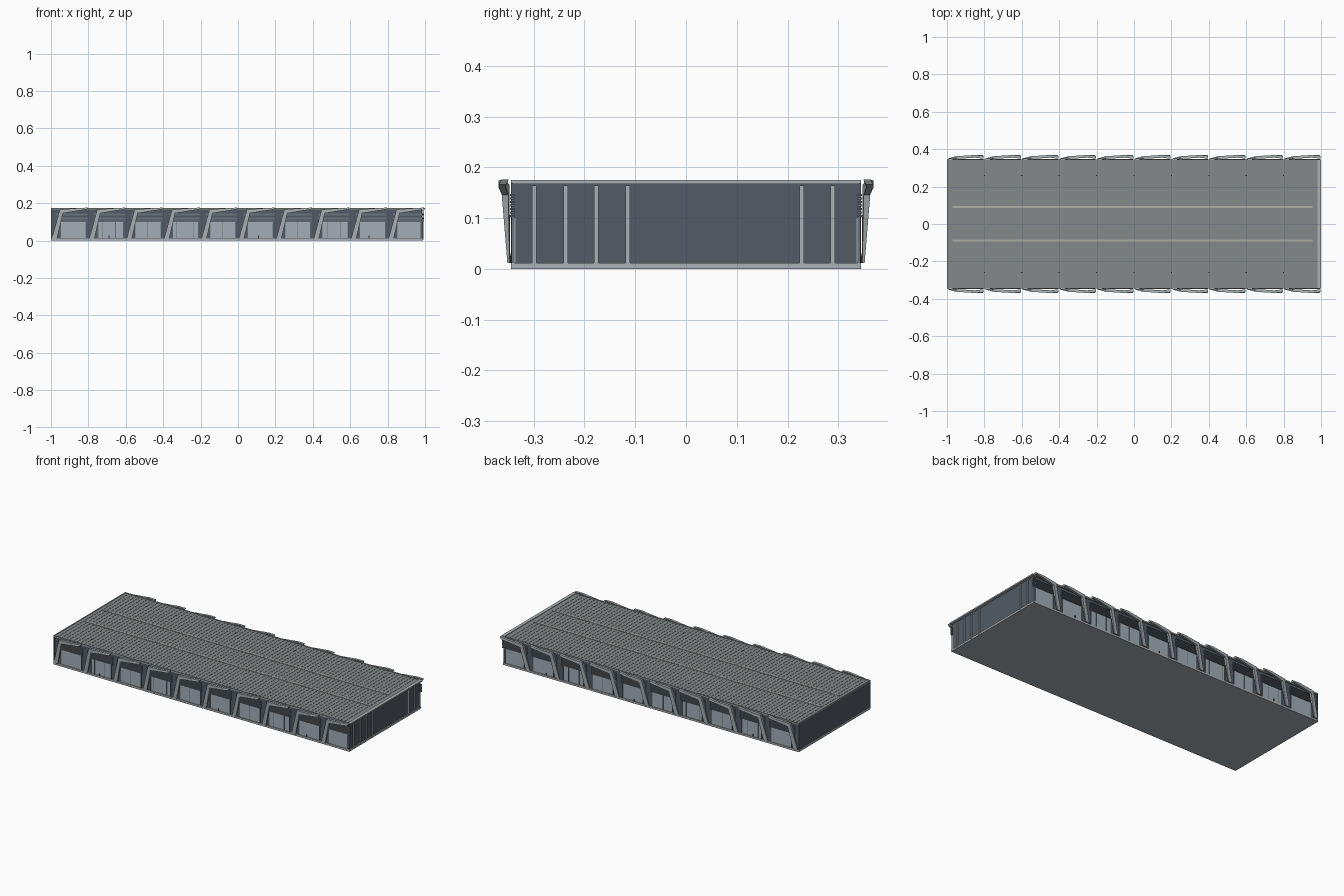
import bpy, bmesh

if "Cube" in bpy.data.objects:
    bpy.data.objects.remove(bpy.data.objects["Cube"])

def mat(name, c):
    m = bpy.data.materials.new(name)
    m.diffuse_color = (*c, 1)
    m.use_nodes = True
    m.node_tree.nodes["Principled BSDF"].inputs["Base Color"].default_value = m.diffuse_color
    return m

DARK = mat("slate_cladding", (0.085, 0.105, 0.13))
MID = mat("louvre_grey", (0.15, 0.18, 0.2))
LIGHT = mat("pale_metal", (0.40, 0.44, 0.46))
GLASS = mat("pale_glazing", (0.36, 0.43, 0.47))
ROOF = mat("roof_grey", (0.23, 0.25, 0.25))
STRIP = mat("skylight", (0.42, 0.43, 0.39))
BLACK = mat("black_metal", (0.02, 0.02, 0.02))

def finish(name, bm, m):
    bmesh.ops.recalc_face_normals(bm, faces=bm.faces)
    me = bpy.data.meshes.new(name)
    bm.to_mesh(me)
    bm.free()
    ob = bpy.data.objects.new(name, me)
    me.materials.append(m)
    bpy.context.collection.objects.link(ob)
    return ob

def boxes(name, spans, m):
    """One object made of boxes given as (x0, x1, y0, y1, z0, z1)."""
    bm = bmesh.new()
    for x0, x1, y0, y1, z0, z1 in spans:
        v = bmesh.ops.create_cube(bm, size=1)["verts"]
        bmesh.ops.scale(bm, vec=(x1 - x0, y1 - y0, z1 - z0), verts=v)
        bmesh.ops.translate(bm, vec=((x0 + x1) / 2, (y0 + y1) / 2, (z0 + z1) / 2), verts=v)
    return finish(name, bm, m)

def both_sides(ob):
    md = ob.modifiers.new("mirror_y", 'MIRROR')
    md.use_axis = (False, True, False)
    return ob

BAYS = [-1 + 0.2 * i for i in range(10)]
W = 0.345

# Main volume: plinth, core, end walls
boxes("plinth", [(-1, 0.99, -W, W, 0, 0.012)], LIGHT)
boxes("core_walls", [(-0.995, 0.98, -0.339, 0.339, 0.012, 0.166)], DARK)
boxes("end_walls", [(-1, -0.992, -W, W, 0.012, 0.168),
                    (0.975, 0.985, -W, W, 0.012, 0.168)], DARK)

# Pilasters on the right end only
boxes("end_pilasters", [(0.985, 0.992, y - 0.0045, y + 0.0045, 0.006, 0.164)
                        for y in (-0.299, -0.237, -0.177, -0.115, 0.228, 0.289)], LIGHT)

# Roof deck, seams, raised edges, skylight strips and drains
boxes("roof_deck", [(-1, 0.985, -W, W, 0.166, 0.1715)], ROOF)
boxes("roof_seams", [(x - 0.0015, x + 0.0015, -0.34, 0.34, 0.1715, 0.1727)
                     for x in [-0.975 + 0.025 * i for i in range(78)]], ROOF)
boxes("roof_edges", [(-1, 1, -W, -0.341, 0.168, 0.175), (-1, 1, 0.341, W, 0.168, 0.175),
                     (-1, -0.996, -0.341, 0.341, 0.168, 0.175),
                     (0.98, 1, -0.341, 0.341, 0.167, 0.175)], LIGHT)
boxes("skylight_strips", [(-0.97, 0.955, y - 0.005, y + 0.005, 0.1715, 0.174)
                          for y in (-0.088, 0.09)], STRIP)
boxes("roof_drains", [(x - 0.003, x + 0.003, y - 0.003, y + 0.003, 0.1715, 0.1735)
                      for x in BAYS[1:] for y in (-0.26, 0.26)], BLACK)

# Glazing with louvre band above each window
both_sides(boxes("window_panes", [(x + 0.052, x + 0.186, -0.342, -0.336, 0.013, 0.1)
                                  for x in BAYS], GLASS))
both_sides(boxes("louvre_slats", [(x + 0.03, x + 0.195, -0.347, -0.338, z, z + 0.004)
                                  for x in BAYS for z in [0.102 + 0.007 * k for k in range(7)]], MID))

# Mullions: door bays get two, others one or none
splits = {1: (0.075, 0.145), 2: (0.115,), 3: (0.07, 0.16), 4: (0.115,), 6: (0.12,), 7: (0.08, 0.15)}
bars = [(BAYS[i] + u - 0.0015, BAYS[i] + u + 0.0015, -0.344, -0.338, 0.013, 0.1)
        for i, us in splits.items() for u in us]
frames = [(x + u, x + u + 0.003, -0.344, -0.338, 0.012, 0.102) for x in BAYS for u in (0.05, 0.185)]
both_sides(boxes("window_mullions", bars + frames, MID))
both_sides(boxes("door_posts", [(x - 0.002, x + 0.002, -0.346, -0.342, 0.012, 0.026)
                                for x in (-0.69, 0.11, 0.7)], BLACK))

# Leaning facade frames: slanted post plus tapering beam that flares outward
# profile points: offset along bay, outward distance, height
PROFILE = [(0.005, 0.350, 0.012), (0.047, 0.362, 0.166), (0.15, 0.369, 0.174),
           (0.196, 0.364, 0.176), (0.19, 0.369, 0.166), (0.15, 0.369, 0.160),
           (0.064, 0.363, 0.146), (0.033, 0.352, 0.012)]
bm = bmesh.new()
for x in BAYS:
    front = [bm.verts.new((x + u, -d, z)) for u, d, z in PROFILE]
    back = [bm.verts.new((x + u, -max(d - (0.004 + 0.06 * z), 0.346), z)) for u, d, z in PROFILE]
    for a, b, c, d in ((0, 1, 6, 7), (1, 2, 5, 6), (2, 3, 4, 5)):
        bm.faces.new([front[k] for k in (a, b, c, d)])
        bm.faces.new([back[k] for k in (d, c, b, a)])
    for k in range(8):
        n = (k + 1) % 8
        bm.faces.new((front[k], back[k], back[n], front[n]))
both_sides(finish("facade_frames", bm, LIGHT))
